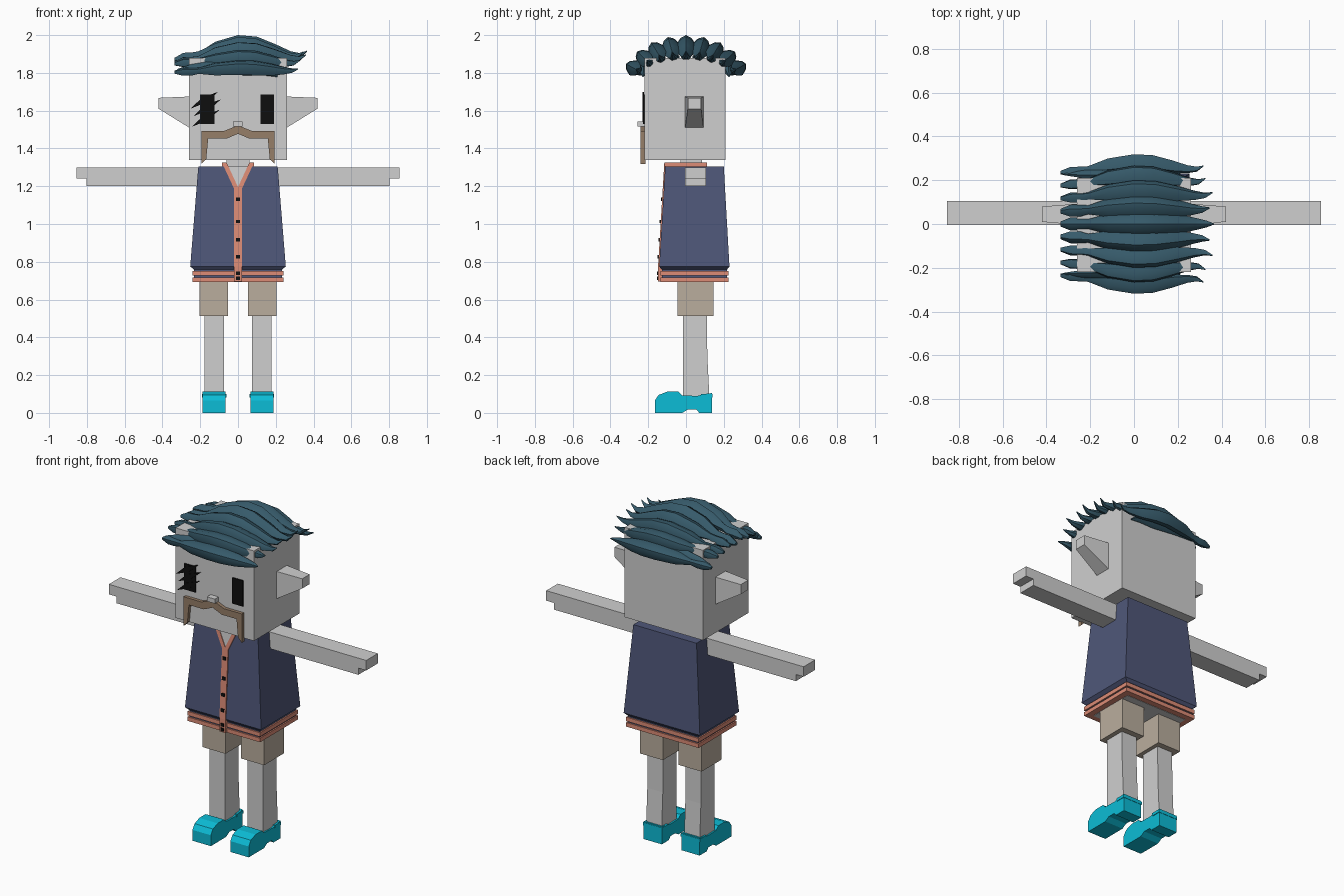
import bpy, bmesh, math
from mathutils import Vector

cube = bpy.data.objects.get("Cube")
if cube:
    bpy.data.objects.remove(cube, do_unlink=True)


def material(name, rgb):
    m = bpy.data.materials.new(name)
    m.use_nodes = True
    col = [(c / 255 / 12.92 if c < 11 else ((c / 255 + 0.055) / 1.055) ** 2.4) for c in rgb] + [1]
    m.diffuse_color = col
    m.node_tree.nodes["Principled BSDF"].inputs["Base Color"].default_value = col
    return m


SKIN = material("pale grey skin", (207, 207, 207))
HAIR = material("dark teal hair", (54, 90, 106))
NAVY = material("slate navy cloth", (79, 87, 121))
CORAL = material("coral trim", (221, 140, 118))
TAN = material("tan shorts", (186, 174, 158))
BROWN = material("brown moustache", (150, 126, 104))
CYAN = material("cyan shoes", (12, 188, 214))
BLACK = material("black", (14, 14, 14))


def loft(name, rings, mat, smooth=False):
    """Skin a list of equal-length point rings, capped at both ends."""
    bm = bmesh.new()
    rows = [[bm.verts.new(p) for p in ring] for ring in rings]
    n = len(rows[0])
    for a, b in zip(rows, rows[1:]):
        for i in range(n):
            bm.faces.new((a[i], a[(i + 1) % n], b[(i + 1) % n], b[i]))
    bm.faces.new(rows[0])
    bm.faces.new(rows[-1])
    bmesh.ops.recalc_face_normals(bm, faces=bm.faces[:])
    me = bpy.data.meshes.new(name)
    bm.to_mesh(me)
    bm.free()
    me.materials.append(mat)
    ob = bpy.data.objects.new(name, me)
    bpy.context.collection.objects.link(ob)
    if smooth:
        bpy.ops.object.select_all(action='DESELECT')
        ob.select_set(True)
        bpy.context.view_layer.objects.active = ob
        bpy.ops.object.shade_smooth_by_angle(angle=math.radians(40))
    return ob


def rect(z, x0, x1, y0, y1):
    return [(x0, y0, z), (x1, y0, z), (x1, y1, z), (x0, y1, z)]


def box(name, x, y, z, mat):
    return loft(name, [rect(h, *x, *y) for h in z], mat)


def plate(name, pts, front, depth, mat):
    """Extrude an x-z outline backwards; front is a y value or a function of z."""
    f = front if callable(front) else (lambda z: front)
    return loft(name, [[(x, f(z) + d, z) for x, z in pts] for d in (0, depth)], mat)


def mirrored(pts):
    return pts + [(-x, z) for x, z in reversed(pts)]


# Head, neck and nose
box("head", (-.26, .26), (-.22, .21), (1.34, 1.88), SKIN)
box("neck", (-.06, .06), (-.03, .085), (1.25, 1.36), SKIN)
box("nose", (-.027, .025), (-.256, -.21), (1.515, 1.542), SKIN)

# Eyes, with slashed lashes over the right one
plate("right_eye", [(-.2, 1.53), (-.125, 1.53), (-.125, 1.685), (-.2, 1.685)], -.227, .009, BLACK)
plate("left_eye", [(.12, 1.53), (.19, 1.53), (.19, 1.685), (.12, 1.685)], -.227, .009, BLACK)
for x, z in ((-.18, 1.655), (-.165, 1.615), (-.172, 1.56)):
    plate("right_lash", [(x - .072, z - .045), (x + .01, z - .012), (x + .075, z + .045),
                         (x - .01, z + .014)], -.231, .009, BLACK)

# Drooping moustache in two halves
for s in (1, -1):
    plate("moustache_half", [(s * x, z) for x, z in (
        (0, 1.522), (.075, 1.492), (.193, 1.492), (.193, 1.318), (.168, 1.345),
        (.158, 1.452), (.06, 1.452), (0, 1.478))], -.24, .025, BROWN)

# Jacket body and striped waistband
box_rings = [(1.305, .21, -.11, .2), (.775, .253, -.142, .23), (.758, .232, -.128, .217)]
loft("jacket", [rect(z, -h, h, a, b) for z, h, a, b in box_rings], NAVY)
box("waistband", (-.233, .233), (-.127, .217), (.697, .765), NAVY)
for z in (.694, .727):
    box("waistband_stripe", (-.241, .241), (-.135, .225), (z, z + .024), CORAL)
box("jacket_lining", (-.205, .205), (-.1, .19), (.692, .7), SKIN)


def front_y(z):
    return -.11 - (1.305 - max(z, .775)) * .0604


# Open neckline, button strip and collar
plate("neck_opening", [(-.064, 1.307), (.064, 1.307), (0, 1.19)],
      lambda z: front_y(z) - .003, .009, SKIN)
for s in (1, -1):
    plate("neck_trim", [(s * x, z) for x, z in (
        (.06, 1.325), (.085, 1.325), (.02, 1.185), (0, 1.17), (0, 1.195))],
        lambda z: front_y(z) - .006, .009, CORAL)
    box("collar_side", sorted((s * .06, s * .085)), (-.11, .11), (1.3, 1.325), CORAL)
box("collar_back", (-.085, .085), (.085, .11), (1.3, 1.325), CORAL)
plate("button_strip", [(-.02, 1.19), (.02, 1.19), (.02, .775), (-.02, .775)],
      lambda z: front_y(z) - .006, .009, CORAL)
plate("strip_end", [(-.02, .775), (.02, .775), (.02, .695), (-.02, .695)], -.148, .03, CORAL)
for z in (1.13, 1.013, .917, .826, .74, .712):
    plate("button", [(-.01, z - .009), (.01, z - .009), (.01, z + .009), (-.01, z + .009)],
          lambda h: front_y(h) - .012, .009, BLACK)

# Paired parts: arms, ears, shorts, legs and shoes
SHOE = [(-.165, 0), (-.165, .065), (-.145, .095), (-.1, .112), (-.04, .112), (-.02, .092),
        (.06, .09), (.1, .1), (.137, .105), (.137, 0), (.07, 0), (.055, .018), (.01, .018),
        (-.02, 0)]
for side, s in (("left", 1), ("right", -1)):
    plate(side + "_arm", [(s * x, z) for x, z in (
        (.18, 1.3), (.855, 1.3), (.855, 1.24), (.803, 1.24), (.803, 1.2), (.18, 1.2))],
        -.005, .11, SKIN)
    loft(side + "_ear", [[(s * x, a, lo), (s * x, b, lo), (s * x, b, hi), (s * x, a, hi)]
                         for x, a, b, lo, hi in ((.25, -.005, .093, 1.505, 1.675),
                                                 (.42, .01, .08, 1.61, 1.668))], SKIN)
    box(side + "_shorts_leg", sorted((s * .052, s * .205)), (-.045, .145), (.512, .7), TAN)
    lx = sorted((s * .075, s * .178))
    loft(side + "_leg", [rect(.06, *lx, -.015, .125), rect(.3, *lx, -.015, .113),
                         rect(.53, *lx, -.015, .11)], SKIN)
    # Shoe sides pinch in slightly around the sole
    loft(side + "_shoe", [[(s * x, y, z) for y, z in SHOE] for x in (.065, .187)], CYAN)
    box(side + "_shoe_rim", sorted((s * .061, s * .19)), (.08, .139), (.082, .1), CYAN)

# Hair: swept locks fanned over the head, as (x, lift, half width, half thickness)
LOCK = [(-.335, .0, .012, .01), (-.29, .012, .03, .026), (-.245, .014, .03, .026),
        (-.21, .026, .022, .02), (-.12, .065, .046, .04), (0, .095, .054, .045),
        (.1, .088, .054, .044), (.2, .055, .045, .036), (.28, .032, .028, .022),
        (.33, .03, .016, .014), (.365, .055, .003, .003)]
SECTION = [(-1, -.2), (-.55, .65), (0, 1), (.55, .65), (1, -.2), (.5, -1), (-.5, -1)]
for i in range(-4, 5):
    t = i / 4
    tilt = t * 1.1
    up = Vector((0, math.sin(tilt), math.cos(tilt)))
    across = Vector((0, math.cos(tilt), -math.sin(tilt)))
    reach = 1 - .13 * abs(t) ** 3 - .05 * (i % 2)
    rings = []
    for x, lift, w, h in LOCK:
        base = Vector((x * (reach if x > 0 else 1), .236 * t, 1.86 - .055 * abs(t) ** 3))
        base += up * lift * (1 - .4 * t * t)
        if x < -.2:
            base.z += .012 * (i % 2)
        w, h = w * (1 - .2 * abs(t)), h * (1 - .2 * abs(t))
        rings.append([base + across * w * a + up * h * b for a, b in SECTION])
    loft("hair_lock", rings, HAIR, True)

# Low fringe on the forehead and a matching lock at the nape side
for s in (-1, 1):
    rings = []
    for x, z, w in ((-.32, 1.815, .006), (-.25, 1.825, .02), (-.1, 1.835, .035), (.05, 1.825, .04),
                    (.15, 1.81, .025), (.21, 1.782, .004)):
        rings.append([(x, s * (.228 + w * .8 * b), z + w * a) for a, b in SECTION])
    loft("fringe_lock", rings, HAIR, True)
